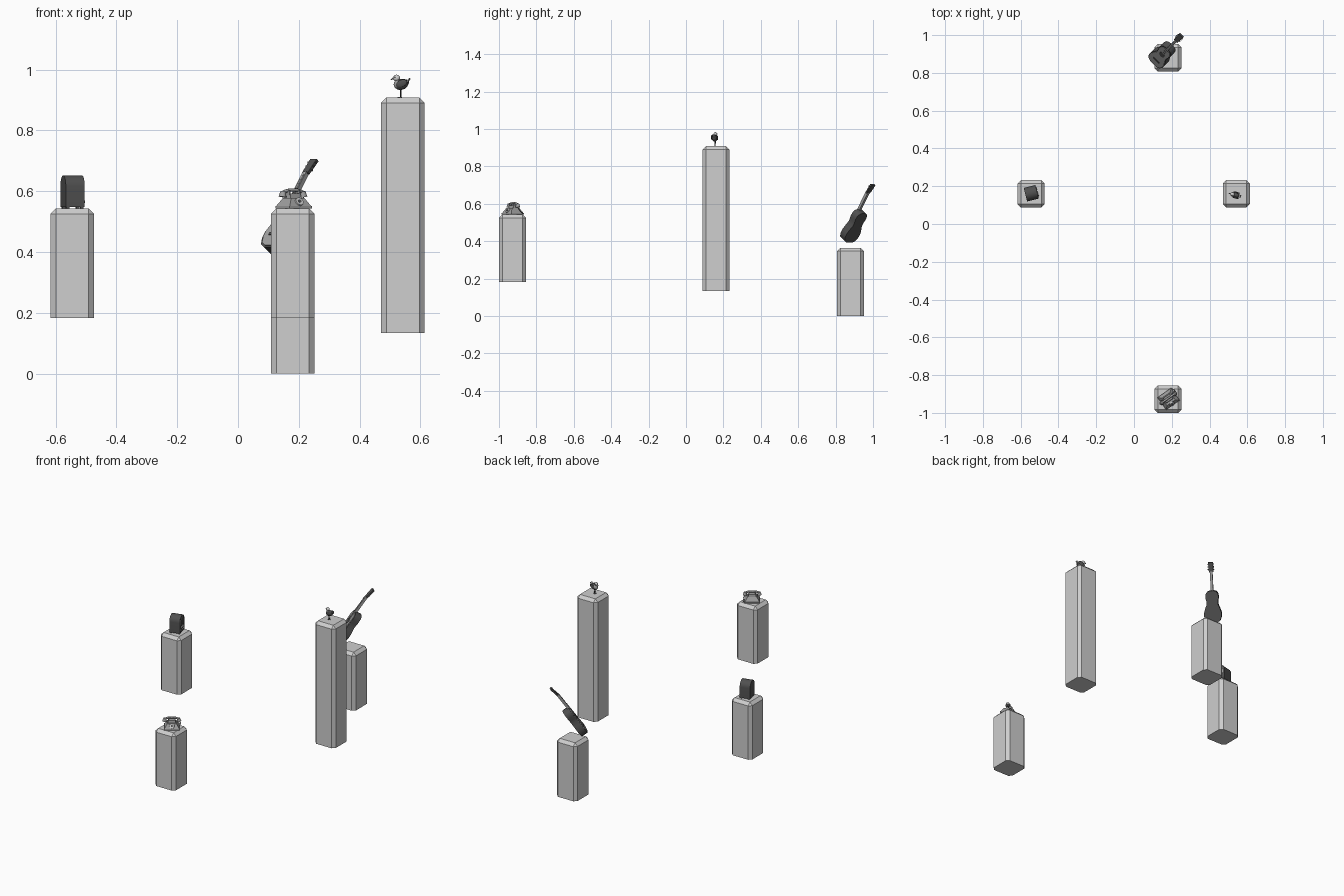
import bpy, bmesh
from math import radians, sin, cos, pi
from mathutils import Matrix, Vector

if "Cube" in bpy.data.objects:
    bpy.data.objects.remove(bpy.data.objects["Cube"], do_unlink=True)


def material(name, value):
    m = bpy.data.materials.new(name)
    m.use_nodes = True
    m.diffuse_color = (value, value, value, 1)
    m.node_tree.nodes["Principled BSDF"].inputs["Base Color"].default_value = (value, value, value, 1)
    return m


light = material("light_grey", 0.62)
mid = material("mid_grey", 0.36)
dark = material("dark_grey", 0.08)


def frame(loc, turn, lean=0):
    return Matrix.Translation(loc) @ Matrix.Rotation(radians(turn), 4, "Z") @ Matrix.Rotation(radians(lean), 4, "X")


def finish(name, bm, mat, fr, smooth=False):
    bmesh.ops.recalc_face_normals(bm, faces=bm.faces)
    me = bpy.data.meshes.new(name)
    bm.to_mesh(me)
    bm.free()
    me.materials.append(mat)
    ob = bpy.data.objects.new(name, me)
    bpy.context.collection.objects.link(ob)
    ob.matrix_world = fr
    if smooth:
        bpy.context.view_layer.objects.active = ob
        ob.select_set(True)
        bpy.ops.object.shade_smooth_by_angle(angle=radians(40))
        ob.select_set(False)
    return ob


def box(name, fr, mat, loc, size, taper=1.0, tilt=0):
    bm = bmesh.new()
    bmesh.ops.create_cube(bm, size=1)
    for v in bm.verts:
        if v.co.z > 0:
            v.co.x *= taper
            v.co.y *= taper
    m = Matrix.Translation(loc) @ Matrix.Rotation(radians(tilt), 4, "X") @ Matrix.Diagonal((*size, 1))
    bm.transform(m)
    return finish(name, bm, mat, fr)


def cone(name, fr, mat, a, b, r1, r2, sides=12):
    a, b = Vector(a), Vector(b)
    bm = bmesh.new()
    bmesh.ops.create_cone(bm, cap_ends=True, segments=sides, radius1=r1, radius2=r2, depth=(b - a).length)
    bm.transform(Matrix.Translation((a + b) / 2) @ (b - a).to_track_quat("Z", "Y").to_matrix().to_4x4())
    return finish(name, bm, mat, fr, True)


def ball(name, fr, mat, loc, size, tilt=0):
    bm = bmesh.new()
    bmesh.ops.create_uvsphere(bm, u_segments=12, v_segments=8, radius=1)
    bm.transform(Matrix.Translation(loc) @ Matrix.Rotation(radians(tilt), 4, "X") @ Matrix.Diagonal((*size, 1)))
    return finish(name, bm, mat, fr, True)


def slab(name, fr, mat, outline, y0, y1):
    """Extrude an x-z outline from y0 to y1."""
    bm = bmesh.new()
    face = bm.faces.new([bm.verts.new((x, y0, z)) for x, z in outline])
    new = bmesh.ops.extrude_face_region(bm, geom=[face])["geom"]
    bmesh.ops.translate(bm, vec=(0, y1 - y0, 0), verts=[g for g in new if isinstance(g, bmesh.types.BMVert)])
    return finish(name, bm, mat, fr, True)


def tube(name, fr, mat, pts, radius):
    cu = bpy.data.curves.new(name, "CURVE")
    cu.dimensions = "3D"
    cu.bevel_depth = radius
    cu.bevel_resolution = 1
    cu.resolution_u = 4
    sp = cu.splines.new("BEZIER")
    sp.bezier_points.add(len(pts) - 1)
    for p, co in zip(sp.bezier_points, pts):
        p.co = co
        p.handle_left_type = p.handle_right_type = "AUTO"
    cu.materials.append(mat)
    ob = bpy.data.objects.new(name, cu)
    bpy.context.collection.objects.link(ob)
    ob.matrix_world = fr


# Pedestals: chamfered everywhere except around the base
def pedestal(name, x, y, z0, z1):
    bm = bmesh.new()
    bmesh.ops.create_cube(bm, size=1)
    bm.transform(Matrix.Translation((x, y, (z0 + z1) / 2)) @ Matrix.Diagonal((0.144, 0.144, z1 - z0, 1)))
    top = (z0 + z1) / 2
    edges = [e for e in bm.edges if max(v.co.z for v in e.verts) > top]
    bmesh.ops.bevel(bm, geom=edges, offset=0.018, segments=1, affect="EDGES")
    finish(name, bm, light, Matrix())


pedestal("radio_pedestal", -0.545, 0.16, 0.183, 0.543)
pedestal("telephone_pedestal", 0.18, -0.928, 0.183, 0.543)
pedestal("bird_pedestal", 0.542, 0.16, 0.133, 0.908)
pedestal("guitar_pedestal", 0.18, 0.88, 0, 0.365)

# Arched radio
fr = frame((-0.544, 0.163, 0.543), 104)


def arch(r, base, spring, n=14):
    return [(-r, base), (r, base)] + [(r * cos(pi * i / n), spring + r * sin(pi * i / n)) for i in range(n + 1)]


slab("radio_case", fr, dark, arch(0.037, 0.005, 0.072), -0.032, 0.032)
slab("radio_grille", fr, mid, arch(0.025, 0.05, 0.072), -0.034, -0.031)
for x in (-0.013, 0, 0.013):
    box("grille_bar", fr, dark, (x, -0.034, 0.072), (0.003, 0.004, 0.044))
    cone("radio_knob", fr, light, (x * 1.5, -0.031, 0.022), (x * 1.5, -0.037, 0.022), 0.005, 0.004, 10)
box("radio_tuning_strip", fr, light, (0, -0.032, 0.038), (0.034, 0.003, 0.009))
for x in (-0.028, 0.028):
    for y in (-0.024, 0.024):
        box("radio_foot", fr, dark, (x, y, 0.003), (0.01, 0.01, 0.006))

# Rotary telephone
fr = frame((0.183, -0.926, 0.543), 35)
box("telephone_plinth", fr, mid, (0, 0, 0.004), (0.09, 0.082, 0.008))
box("telephone_body", fr, mid, (0, 0, 0.021), (0.086, 0.078, 0.026), 0.62)
box("telephone_neck", fr, mid, (0, 0.004, 0.041), (0.046, 0.034, 0.016), 0.85)
cone("dial", fr, light, (0, -0.028, 0.02), (0, -0.035, 0.024), 0.016, 0.014, 16)
cone("dial_hub", fr, dark, (0, -0.034, 0.0235), (0, -0.036, 0.0248), 0.006, 0.006, 10)
tube("handset_grip", fr, mid, [(-0.042, 0.004, 0.052), (-0.022, 0.004, 0.059), (0.022, 0.004, 0.059), (0.042, 0.004, 0.052)], 0.006)
for s in (-1, 1):
    cone("handset_cup", fr, mid, (s * 0.039, 0.004, 0.056), (s * 0.042, 0.004, 0.038), 0.009, 0.013)
    box("cradle_prong", fr, mid, (s * 0.02, 0.004, 0.052), (0.005, 0.024, 0.016))
tube("telephone_cord", fr, dark, [(0.042, 0.004, 0.038), (0.052, 0.016, 0.015), (0.044, 0.034, 0.006), (0.02, 0.036, 0.006)], 0.002)

# Bird
fr = frame((0.535, 0.154, 0.908), -104)
ball("bird_body", fr, dark, (0, 0.002, 0.043), (0.015, 0.024, 0.018), 15)
ball("bird_breast", fr, mid, (0, -0.008, 0.043), (0.013, 0.016, 0.016))
ball("bird_head", fr, light, (0, -0.014, 0.064), (0.01, 0.012, 0.011))
cone("beak", fr, mid, (0, -0.022, 0.064), (0, -0.035, 0.058), 0.005, 0.0005, 8)
box("bird_tail", fr, mid, (0, 0.024, 0.054), (0.014, 0.022, 0.004), 1, 50)
for s in (-1, 1):
    ball("wing", fr, dark, (s * 0.014, 0.006, 0.046), (0.004, 0.02, 0.012), 22)
    ball("eye", fr, dark, (s * 0.009, -0.018, 0.067), (0.002, 0.002, 0.002))
    cone("bird_leg", fr, dark, (s * 0.003, 0, 0), (s * 0.004, 0, 0.03), 0.0015, 0.002, 6)
    box("bird_foot", fr, dark, (s * 0.004, -0.003, 0.001), (0.004, 0.012, 0.002))

# Guitar leaning back
fr = frame((0.112, 0.86, 0.405), -45, -35)
half = [(0.022, 0), (0.042, 0.012), (0.051, 0.036), (0.051, 0.06), (0.043, 0.085), (0.034, 0.108),
        (0.034, 0.128), (0.039, 0.15), (0.036, 0.172), (0.026, 0.185), (0.01, 0.19)]
outline = half + [(-x, z) for x, z in reversed(half)]
slab("guitar_body", fr, dark, outline, -0.02, 0.022)
inner = [(x * 0.9, 0.093 + (z - 0.093) * 0.93) for x, z in outline]
slab("guitar_top", fr, mid, inner, -0.023, -0.019)
cone("sound_hole", fr, dark, (0, -0.022, 0.122), (0, -0.0245, 0.122), 0.017, 0.017, 20)
box("bridge", fr, dark, (0, -0.024, 0.05), (0.044, 0.006, 0.009))
box("guitar_neck", fr, mid, (0, -0.016, 0.24), (0.015, 0.012, 0.12))
box("fingerboard", fr, mid, (0, -0.0235, 0.22), (0.016, 0.004, 0.16))
for i in range(9):
    box("fret", fr, dark, (0, -0.0258, 0.15 + i * 0.0165), (0.016, 0.001, 0.0015))
box("headstock", fr, dark, (0, -0.013, 0.327), (0.026, 0.01, 0.06), 1.15, -8)
for s in (-1, 1):
    for i in range(3):
        cone("tuning_peg", fr, dark, (s * 0.012, -0.013, 0.312 + i * 0.016), (s * 0.019, -0.013, 0.312 + i * 0.016), 0.002, 0.0035, 6)
    tube("string", fr, light, [(s * 0.004, -0.027, 0.05), (s * 0.004, -0.027, 0.2), (s * 0.004, -0.026, 0.3)], 0.0005)
